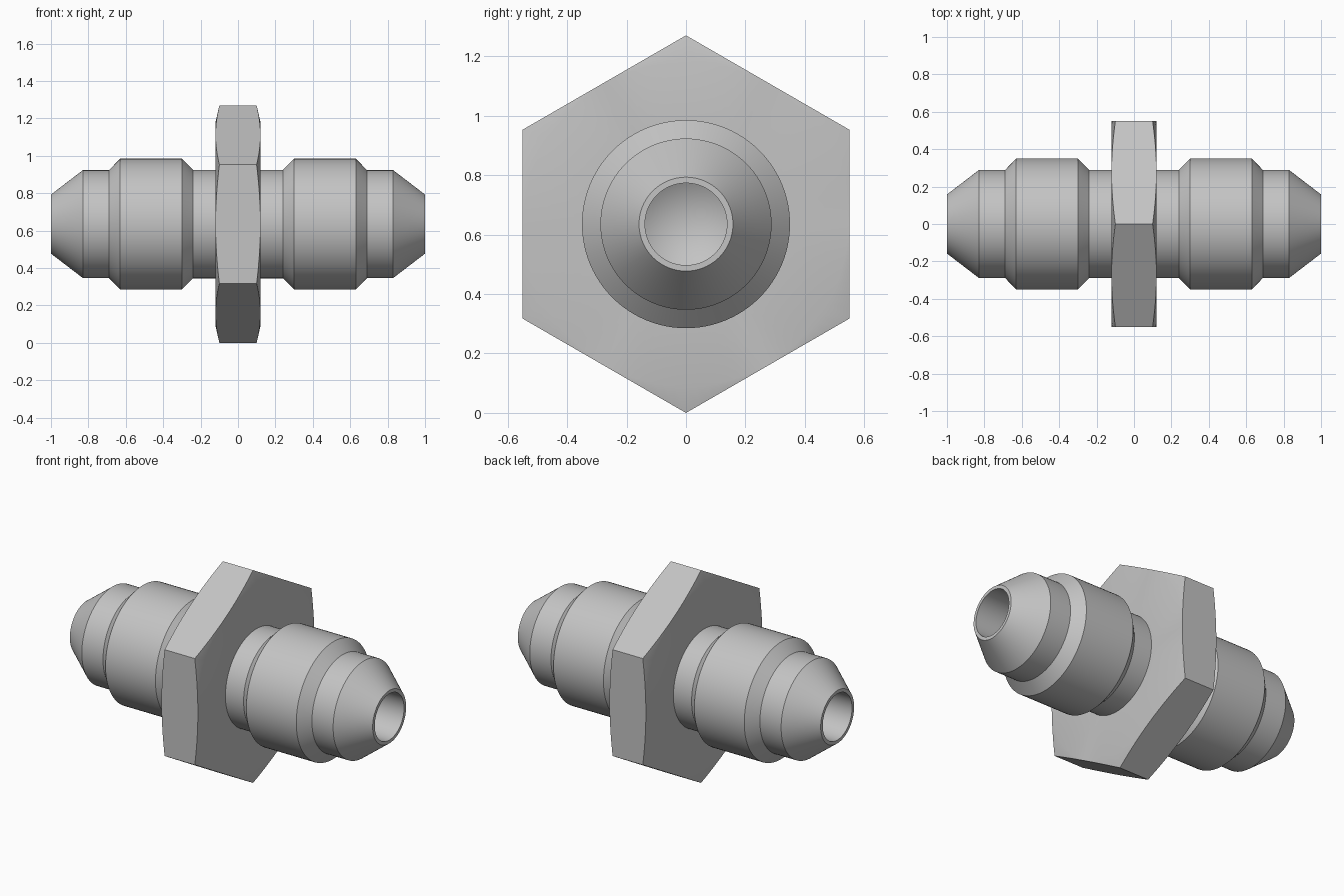
import bpy, bmesh
from math import pi, cos, sin, radians

CENTRE_Z = 0.635
SEGMENTS = 96
APOTHEM = 0.55

if "Cube" in bpy.data.objects:
    bpy.data.objects.remove(bpy.data.objects["Cube"])

steel = bpy.data.materials.new("grey_steel")
steel.use_nodes = True
steel.diffuse_color = (0.55, 0.55, 0.55, 1)
steel.node_tree.nodes["Principled BSDF"].inputs["Base Color"].default_value = (0.55, 0.55, 0.55, 1)


def lathe(name, point_at, count, closed=False):
    """Sweep profile points (x, radius), which may vary with angle, around the x axis."""
    bm = bmesh.new()
    rings = []
    for i in range(count):
        ring = []
        for s in range(SEGMENTS):
            a = 2 * pi * s / SEGMENTS
            x, r = point_at(i, a)
            ring.append(bm.verts.new((x, r * sin(a), r * cos(a))))
        rings.append(ring)
    pairs = list(zip(rings, rings[1:])) + ([(rings[-1], rings[0])] if closed else [])
    for low, high in pairs:
        for s in range(SEGMENTS):
            t = (s + 1) % SEGMENTS
            bm.faces.new((low[s], low[t], high[t], high[s]))
    # Points on the axis collapse to a single tip
    bmesh.ops.remove_doubles(bm, verts=bm.verts, dist=1e-5)
    bmesh.ops.recalc_face_normals(bm, faces=bm.faces)
    mesh = bpy.data.meshes.new(name)
    bm.to_mesh(mesh)
    bm.free()
    mesh.materials.append(steel)
    obj = bpy.data.objects.new(name, mesh)
    bpy.context.collection.objects.link(obj)
    obj.location.z = CENTRE_Z
    bpy.ops.object.select_all(action="DESELECT")
    obj.select_set(True)
    bpy.context.view_layer.objects.active = obj
    bpy.ops.object.shade_smooth_by_angle(angle=radians(20))
    return obj


# Turned body: drilled bore with a conical bottom, nose cone, threaded barrel, neck
half = [(0.04, 0), (0.12, 0.138), (1.0, 0.138), (1.0, 0.158), (0.83, 0.288),
        (0.69, 0.288), (0.63, 0.35), (0.30, 0.35), (0.24, 0.29)]
profile = half + [(-x, r) for x, r in reversed(half)]
lathe("fitting_body", lambda i, a: profile[i], len(profile))


# Hexagonal collar: corners point up and down, both faces chamfered towards the corners
def collar_point(i, a):
    from_flat = (a % (pi / 3)) - pi / 6
    outer = APOTHEM / cos(from_flat)
    edge_x = 0.12 - (outer - APOTHEM) * 0.24
    return [(-0.12, 0.27), (-0.12, APOTHEM - 0.004), (-edge_x, outer),
            (edge_x, outer), (0.12, APOTHEM - 0.004), (0.12, 0.27)][i]


lathe("hex_collar", collar_point, 6, closed=True)
